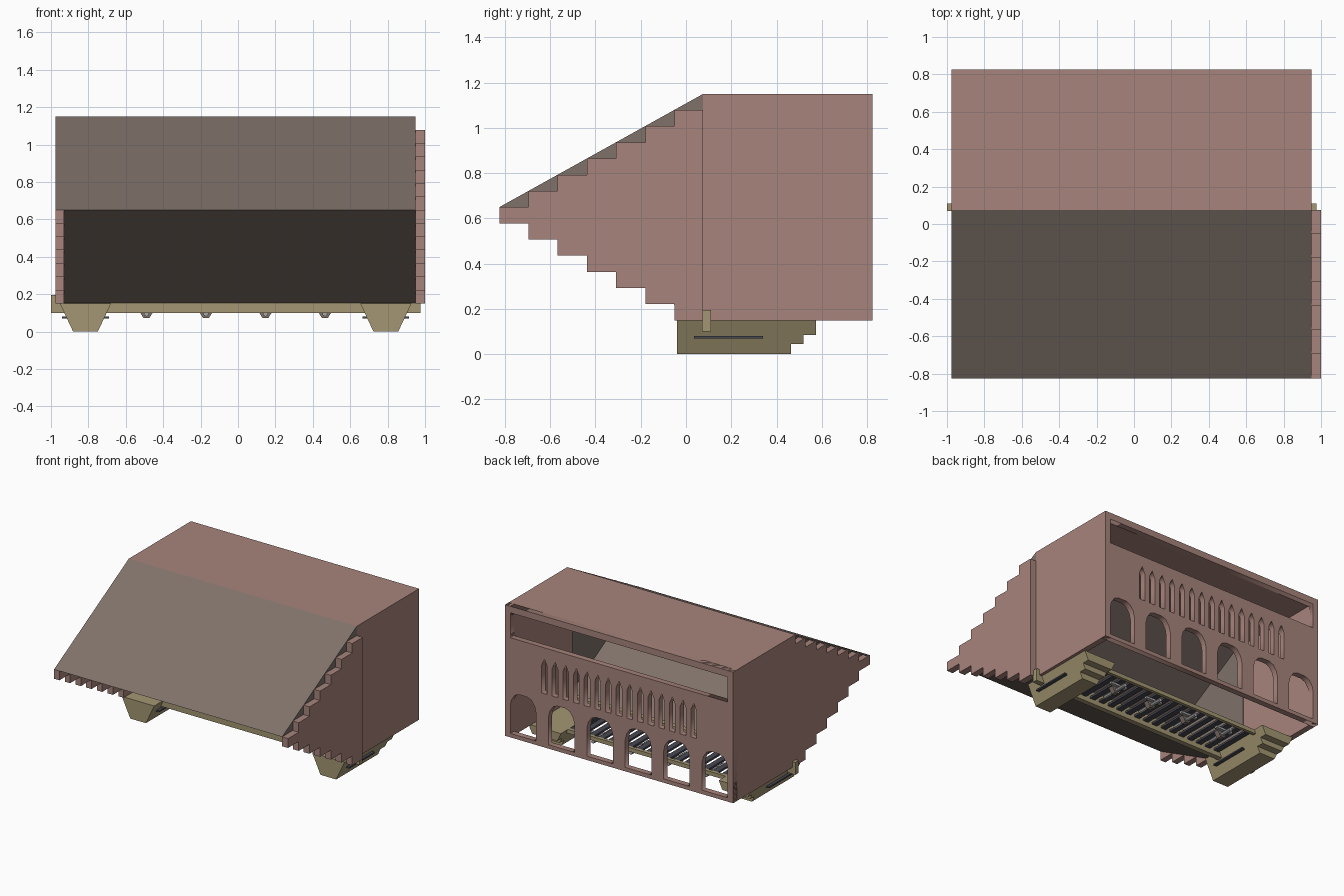
import bpy, bmesh
from mathutils import Matrix

if "Cube" in bpy.data.objects:
    bpy.data.objects.remove(bpy.data.objects["Cube"], do_unlink=True)


def material(name, rgb):
    m = bpy.data.materials.new(name)
    m.use_nodes = True
    color = (*rgb, 1)
    m.diffuse_color = color
    m.node_tree.nodes["Principled BSDF"].inputs["Base Color"].default_value = color
    return m


PINK = material("dusty pink", (0.39, 0.23, 0.20))
GREY = material("warm grey", (0.215, 0.17, 0.143))
OLIVE = material("olive tan", (0.37, 0.305, 0.17))
DARK = material("dark slate", (0.065, 0.067, 0.085))
STEEL = material("light steel", (0.40, 0.40, 0.41))


def add(name, mesh, mat):
    mesh.materials.clear()
    mesh.materials.append(mat)
    ob = bpy.data.objects.new(name, mesh)
    bpy.context.collection.objects.link(ob)
    return ob


def prism(name, profile, lo, hi, mat, axis="x"):
    """Extrude a (y, z) profile along x, or an (x, z) profile along y."""
    bm = bmesh.new()
    place = (lambda a, b: (lo, a, b)) if axis == "x" else (lambda a, b: (a, lo, b))
    face = bm.faces.new([bm.verts.new(place(a, b)) for a, b in profile])
    moved = bmesh.ops.extrude_face_region(bm, geom=[face])["geom"]
    shift = (hi - lo, 0, 0) if axis == "x" else (0, hi - lo, 0)
    bmesh.ops.translate(bm, vec=shift,
                        verts=[v for v in moved if isinstance(v, bmesh.types.BMVert)])
    bmesh.ops.recalc_face_normals(bm, faces=bm.faces)
    mesh = bpy.data.meshes.new(name)
    bm.to_mesh(mesh)
    bm.free()
    return add(name, mesh, mat)


def box(name, x, y, z, mat):
    rect = [(y[0], z[0]), (y[1], z[0]), (y[1], z[1]), (y[0], z[1])]
    return prism(name, rect, x[0], x[1], mat)


def rectangle(x0, x1, z0, z1):
    return [(x0, z0), (x1, z0), (x1, z1), (x0, z1)]


# Main dimensions
LEFT, RIGHT, MID = -0.975, 0.95, -0.0125
FRONT, RIDGE, BACK = -0.825, 0.075, 0.825
LOW, EAVE, TOP = 0.15, 0.65, 1.15
WALL = 0.045

# Hall shell, open below
box("hall_side_wall_a", (LEFT, LEFT + WALL), (RIDGE, BACK), (LOW, TOP), PINK)
box("hall_side_wall_b", (RIGHT - WALL, RIGHT), (RIDGE, BACK), (LOW, TOP), PINK)
box("hall_flat_roof", (LEFT, RIGHT), (RIDGE, BACK), (TOP - WALL, TOP), PINK)

# Back wall outline with its openings
loops = [rectangle(LEFT, RIGHT, LOW, TOP),
         rectangle(LEFT + WALL, RIGHT - WALL, 0.91, 1.10)]
for i in range(15):                                   # pointed slots
    c = MID + (i - 7) * 0.09
    loops.append([(c - 0.024, 0.56), (c + 0.024, 0.56), (c + 0.024, 0.77),
                  (c, 0.825), (c - 0.024, 0.77)])
for i in range(6):                                    # arches
    c = MID + (i - 2.5) * 0.324
    half = [(0.11, 0.18), (0.11, 0.39), (0.098, 0.44), (0.07, 0.48), (0.035, 0.495)]
    loops.append([(c + a, b) for a, b in half] + [(c - a, b) for a, b in half[::-1]])

curve = bpy.data.curves.new("back_wall_outline", "CURVE")
curve.dimensions = "2D"
curve.fill_mode = "BOTH"
curve.extrude = WALL / 2
for loop in loops:
    spline = curve.splines.new("POLY")
    spline.points.add(len(loop) - 1)
    for point, (a, b) in zip(spline.points, loop):
        point.co = (a, b, 0, 1)
    spline.use_cyclic_u = True
outline = bpy.data.objects.new("back_wall_outline", curve)
bpy.context.collection.objects.link(outline)
bpy.context.view_layer.update()
evaluated = outline.evaluated_get(bpy.context.evaluated_depsgraph_get())
wall_mesh = bpy.data.meshes.new_from_object(evaluated)
wall_mesh.transform(Matrix.Translation((0, BACK - WALL / 2, 0))
                    @ Matrix.Rotation(1.5707963, 4, "X"))
bpy.data.objects.remove(outline, do_unlink=True)
add("back_wall", wall_mesh, PINK)

# Overhanging front wedge
T = 0.012
prism("sloped_roof", [(RIDGE, TOP), (FRONT, EAVE), (FRONT + 2 * T, EAVE), (RIDGE, TOP - T)],
      LEFT, RIGHT, GREY)
prism("sloped_underside", [(RIDGE, LOW), (FRONT, EAVE), (FRONT + 2 * T, EAVE), (RIDGE, LOW + T)],
      LEFT + WALL, RIGHT, GREY)
wedge = [(RIDGE, TOP), (FRONT, EAVE), (RIDGE, LOW)]
prism("wedge_end_a", wedge, LEFT + WALL, LEFT + WALL + 0.008, GREY)
prism("wedge_end_b", wedge, RIGHT - 0.008, RIGHT, GREY)

# Stepped gable panels
STEPS, RUN, RISE = 7, 0.129, 0.0715
upper, lower = [], []
for k in range(STEPS):
    y0, y1 = FRONT + k * RUN, FRONT + (k + 1) * RUN
    if k == STEPS - 1:
        y1 = RIDGE
    upper += [(y0, EAVE + k * RISE), (y1, EAVE + k * RISE)]
    lower += [(y0, EAVE - (k + 1) * RISE), (y1, EAVE - (k + 1) * RISE)]
for name, x0, x1 in (("a", LEFT, LEFT + WALL), ("b", RIGHT, 1.0)):
    prism("stepped_gable_" + name, upper + lower[::-1], x0, x1, PINK)

# Support beams
box("front_beam", (-1.0, 0.975), (0.07, 0.11), (0.10, 0.195), OLIVE)
box("rear_beam", (-0.69, 0.665), (0.465, 0.49), (0.12, 0.15), OLIVE)

# Tapered feet with stepped rear ends and side bars
for name, c in (("a", MID - 0.803), ("b", MID + 0.803)):
    def half_width(z):
        return 0.066 + 0.47 * z
    for part, y0, y1, z0 in (("foot", -0.04, 0.465, 0.0),
                             ("foot_step_low", 0.465, 0.52, 0.045),
                             ("foot_step_high", 0.52, 0.575, 0.085)):
        b, t = half_width(z0), half_width(LOW)
        prism(f"{part}_{name}", [(c - b, z0), (c + b, z0), (c + t, LOW), (c - t, LOW)],
              y0, y1, OLIVE, "y")
    box("foot_bar_" + name, (c - 0.125, c + 0.125), (0.035, 0.34), (0.07, 0.081), DARK)

# Slatted deck between the feet
for i in range(17):
    c = MID + (i - 8) * 0.08
    box(f"deck_slat_{i + 1}", (c - 0.022, c + 0.022), (0.11, 0.465), (0.135, 0.15), DARK)

# Brackets and rods below the deck
for i in range(4):
    c = MID + (i - 1.5) * 0.318
    prism(f"bracket_{i + 1}", [(c - 0.015, 0.072), (c + 0.015, 0.072),
                               (c + 0.042, 0.115), (c - 0.042, 0.115)],
          0.33, 0.37, GREY, "y")
    box(f"bracket_arm_{i + 1}", (c - 0.07, c + 0.07), (0.37, 0.395), (0.115, 0.13), STEEL)
    bm = bmesh.new()
    bmesh.ops.create_cone(bm, segments=8, radius1=0.014, radius2=0.014, depth=0.22, cap_ends=True,
                          matrix=Matrix.Translation((c, 0.35, 0.095))
                          @ Matrix.Rotation(1.5707963, 4, "X"))
    rod = bpy.data.meshes.new("rod")
    bm.to_mesh(rod)
    bm.free()
    add(f"rod_{i + 1}", rod, STEEL)
